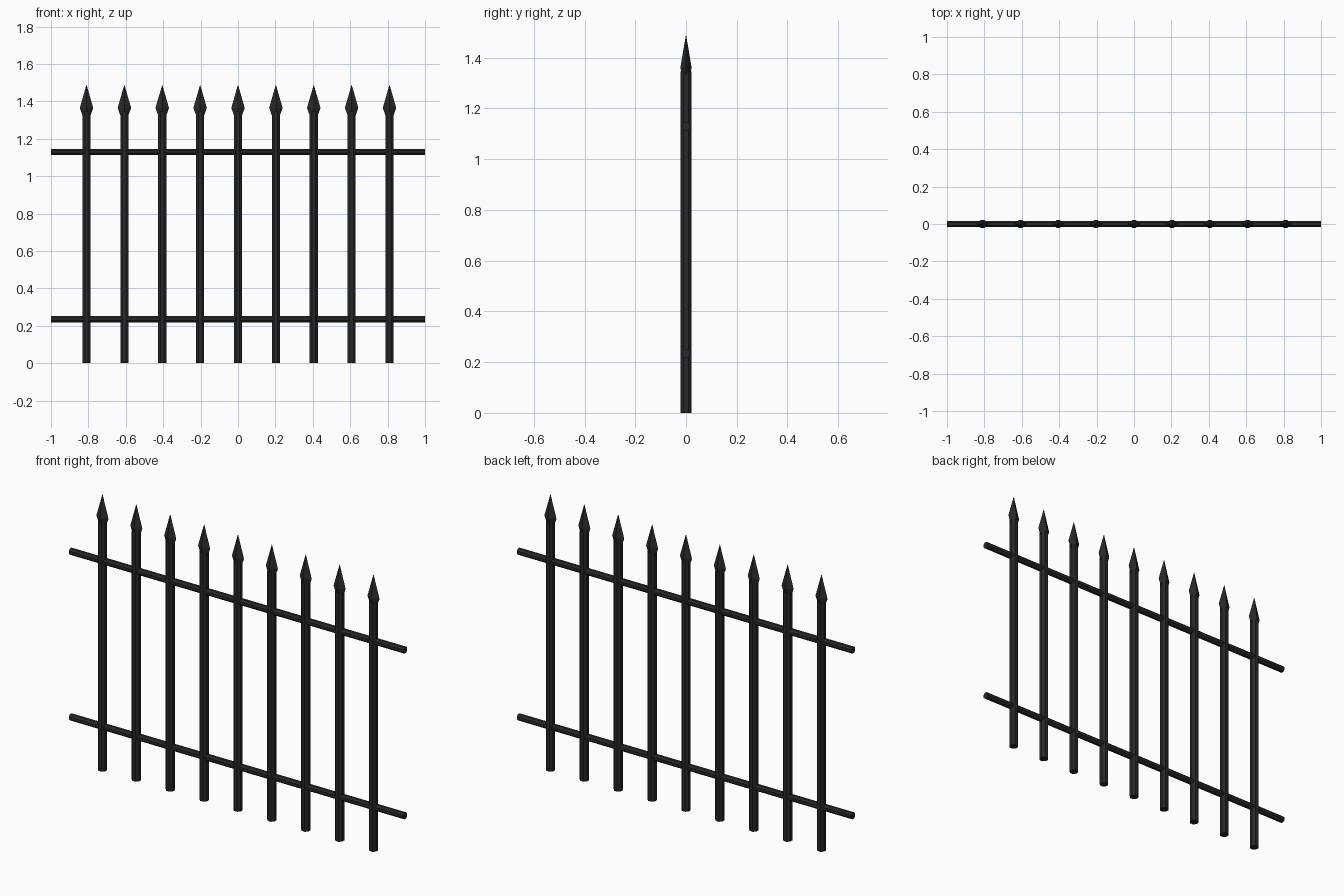
import bpy, bmesh, math

if "Cube" in bpy.data.objects:
    bpy.data.objects.remove(bpy.data.objects["Cube"])

iron = bpy.data.materials.new("black_iron")
iron.diffuse_color = (0.022, 0.022, 0.023, 1)
iron.use_nodes = True
iron.node_tree.nodes["Principled BSDF"].inputs["Base Color"].default_value = iron.diffuse_color


def loft(name, rings, sides, phase=0.0, axis="z", loc=(0, 0, 0)):
    """Flat-faced solid from (height, radius_a, radius_b) rings along an axis."""
    bm = bmesh.new()
    loops = []
    for h, ra, rb in rings:
        loop = []
        for i in range(sides):
            t = 2 * math.pi * (i + phase) / sides
            a, b = ra * math.cos(t), rb * math.sin(t)
            loop.append(bm.verts.new((a, b, h) if axis == "z" else (h, a, b)))
        loops.append(loop)
    for lo, hi in zip(loops, loops[1:]):
        for i in range(sides):
            j = (i + 1) % sides
            bm.faces.new((lo[i], lo[j], hi[j], hi[i]))
    bm.faces.new(loops[0][::-1])
    bm.faces.new(loops[-1])
    bmesh.ops.remove_doubles(bm, verts=bm.verts, dist=1e-6)
    bmesh.ops.recalc_face_normals(bm, faces=bm.faces)
    mesh = bpy.data.meshes.new(name)
    bm.to_mesh(mesh)
    bm.free()
    mesh.materials.append(iron)
    obj = bpy.data.objects.new(name, mesh)
    obj.location = loc
    bpy.context.collection.objects.link(obj)
    return obj


# Octagonal pickets, each with a flattened four-sided spearhead
R = 0.0215 / math.cos(math.pi / 8)
for n in range(9):
    x = (n - 4) * 0.2025
    loft(f"picket_{n + 1}", [(0, R, R), (1.345, R, R)], 8, 0.5, loc=(x, 0, 0))
    loft(f"spearhead_{n + 1}",
         [(1.315, 0.018, 0.018), (1.365, 0.036, 0.0215), (1.487, 0.0008, 0.0008)],
         4, loc=(x, 0, 0))

# Horizontal rails running through the pickets
r = 0.0165 / math.cos(math.pi / 8)
for name, z in (("lower_rail", 0.235), ("upper_rail", 1.13)):
    loft(name, [(-1, r, r), (1, r, r)], 8, 0.5, axis="x", loc=(0, 0, z))
